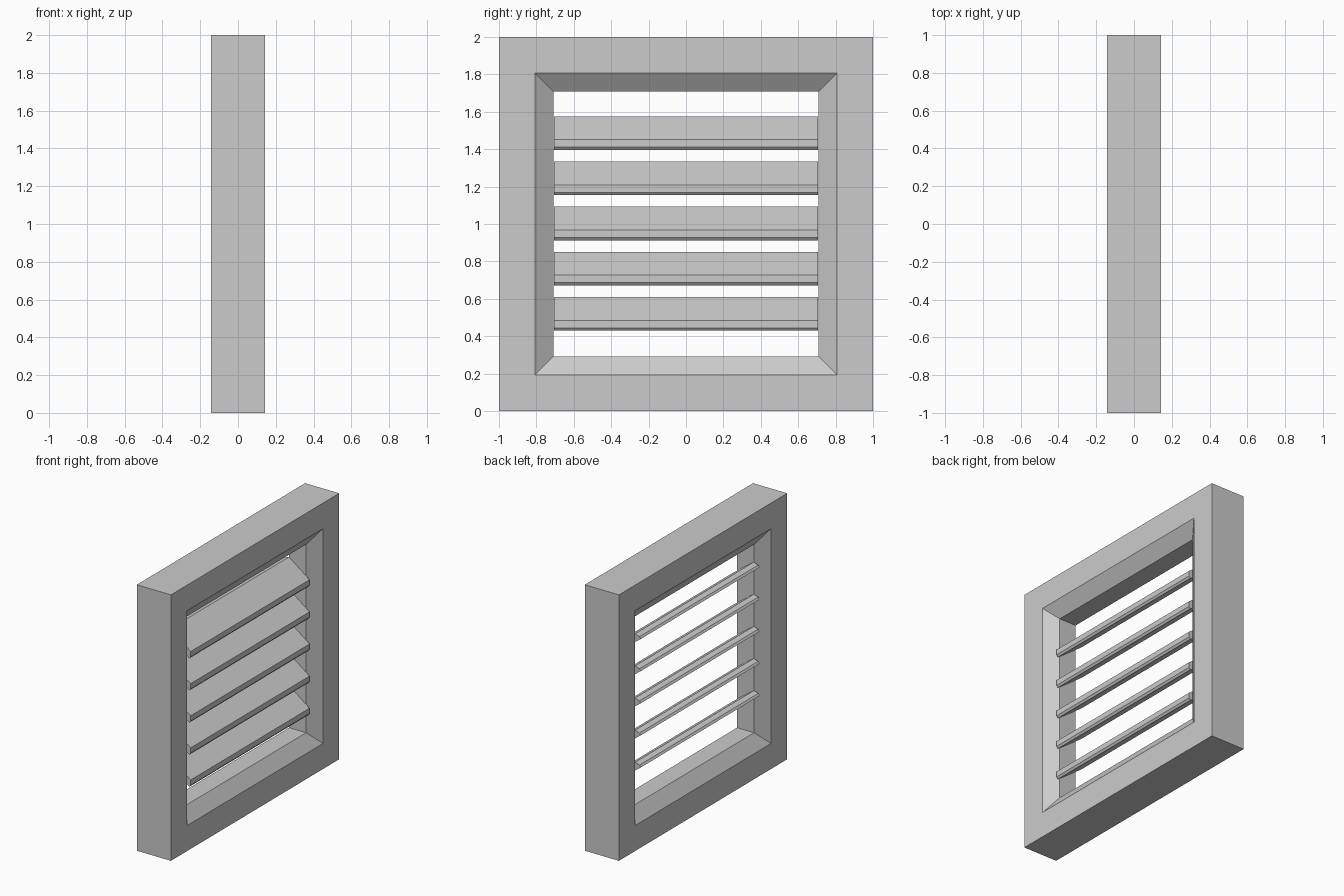
import bpy, bmesh

if "Cube" in bpy.data.objects:
    bpy.data.objects.remove(bpy.data.objects["Cube"])


def make_object(name, bm):
    bmesh.ops.recalc_face_normals(bm, faces=bm.faces)
    mesh = bpy.data.meshes.new(name)
    bm.to_mesh(mesh)
    bm.free()
    obj = bpy.data.objects.new(name, mesh)
    bpy.context.collection.objects.link(obj)
    return obj


CENTRE_Z = 1.0

# Mitred square frame: cross-section as (x, half opening), carried round four corners
section = [(0.142, 1.0), (0.142, 0.808), (0.071, 0.708),
           (-0.071, 0.708), (-0.142, 0.808), (-0.142, 1.0)]
bm = bmesh.new()
rings = [[bm.verts.new((x, sy * h, CENTRE_Z + sz * h)) for x, h in section]
         for sy, sz in ((-1, -1), (1, -1), (1, 1), (-1, 1))]
n = len(section)
for c in range(4):
    a, b = rings[c], rings[(c + 1) % 4]
    for i in range(n):
        j = (i + 1) % n
        bm.faces.new((a[i], a[j], b[j], b[i]))
make_object("frame", bm)

# Tilted louvre slats with both upper edges chamfered: profile as (x, z)
profile = [(-0.070, 0.090), (0.101, -0.035), (0.101, -0.075),
           (0.089, -0.090), (-0.118, 0.063), (-0.107, 0.078)]
HALF_LENGTH = 0.706
SPACING = 0.2415
for k in range(5):
    z0 = CENTRE_Z + 0.003 + (k - 2) * SPACING
    bm = bmesh.new()
    face = bm.faces.new([bm.verts.new((x, -HALF_LENGTH, z0 + z)) for x, z in profile])
    ext = bmesh.ops.extrude_face_region(bm, geom=[face], use_keep_orig=True)
    verts = [g for g in ext["geom"] if isinstance(g, bmesh.types.BMVert)]
    bmesh.ops.translate(bm, verts=verts, vec=(0, 2 * HALF_LENGTH, 0))
    make_object(f"slat_{k + 1}", bm)
